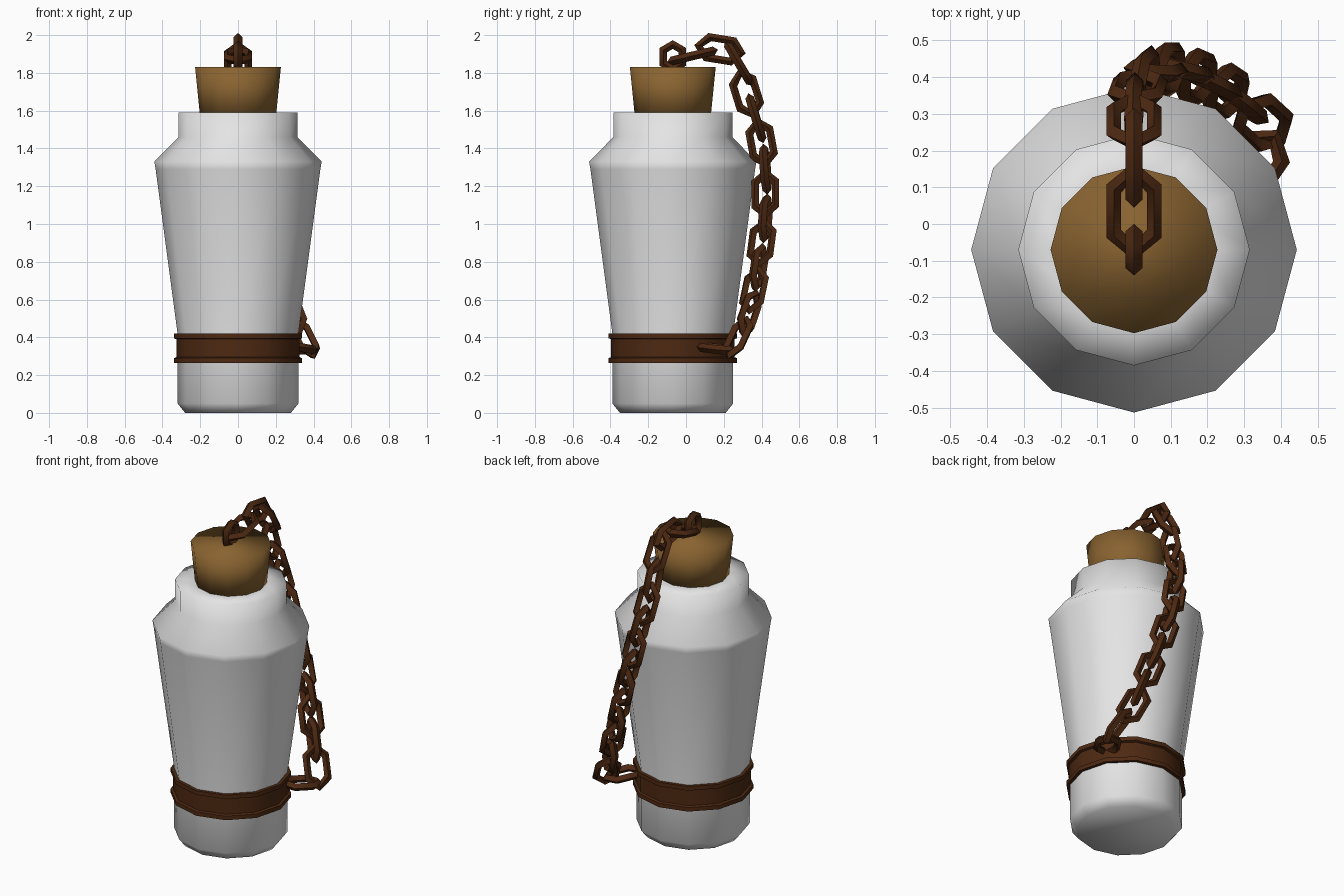
import bpy, bmesh, math
from mathutils import Vector

cube = bpy.data.objects.get("Cube")
if cube:
    bpy.data.objects.remove(cube, do_unlink=True)

SIDES = 12
AXIS = Vector((0, -0.07, 0))  # centre line of the jar


def material(name, rgb):
    mat = bpy.data.materials.new(name)
    mat.use_nodes = True
    mat.diffuse_color = (*rgb, 1)
    bsdf = mat.node_tree.nodes["Principled BSDF"]
    bsdf.inputs["Base Color"].default_value = (*rgb, 1)
    bsdf.inputs["Roughness"].default_value = 0.8
    return mat


white = material("white glaze", (0.78, 0.78, 0.78))
cork_tan = material("cork tan", (0.25, 0.125, 0.03))
rust = material("rust brown", (0.075, 0.022, 0.006))


def finish(name, bm, mat, angle):
    bmesh.ops.recalc_face_normals(bm, faces=bm.faces[:])
    mesh = bpy.data.meshes.new(name)
    bm.to_mesh(mesh)
    bm.free()
    mesh.materials.append(mat)
    obj = bpy.data.objects.new(name, mesh)
    bpy.context.collection.objects.link(obj)
    bpy.ops.object.select_all(action='DESELECT')
    obj.select_set(True)
    bpy.context.view_layer.objects.active = obj
    bpy.ops.object.shade_smooth_by_angle(angle=math.radians(angle))
    return obj


def skin(bm, rings, loop):
    """Join rings of points with quads; loop closes last to first."""
    vs = [[bm.verts.new(p) for p in ring] for ring in rings]
    n = len(vs[0])
    for i in range(len(vs) if loop else len(vs) - 1):
        a, b = vs[i], vs[(i + 1) % len(vs)]
        for j in range(n):
            k = (j + 1) % n
            bm.faces.new((a[j], a[k], b[k], b[j]))
    if not loop:
        bm.faces.new(vs[0])
        bm.faces.new(vs[-1])


def lathe(name, profile, mat, angle, loop=False):
    bm = bmesh.new()
    turns = [math.tau * j / SIDES for j in range(SIDES)]
    skin(bm, [[AXIS + Vector((r * math.cos(t), r * math.sin(t), z)) for t in turns]
              for r, z in profile], loop)
    return finish(name, bm, mat, angle)


def link(name, centre, along, side, length=0.115, width=0.055, thick=0.023):
    """Six-cornered chain link with a diamond cross-section."""
    along = along.normalized()
    side = (side - along * side.dot(along)).normalized()
    normal = along.cross(side)
    half = length * 0.55
    corners = [(length, 0), (half, width), (-half, width),
               (-length, 0), (-half, -width), (half, -width)]
    rings = []
    for i, (u, v) in enumerate(corners):
        a = math.tau * i / len(corners)
        out = along * math.cos(a) + side * math.sin(a)
        p = centre + along * u + side * v
        rings.append([p + out * thick, p + normal * thick,
                      p - out * thick, p - normal * thick])
    bm = bmesh.new()
    skin(bm, rings, True)
    return finish(name, bm, rust, 50)


# Jar, stopper and band
lathe("jar_body", [(0.28, 0), (0.32, 0.05), (0.32, 0.42), (0.436, 1.29), (0.443, 1.33),
                   (0.315, 1.46), (0.315, 1.59), (0.2, 1.59)], white, 180)
lathe("cork_stopper", [(0.2, 1.56), (0.227, 1.83)], cork_tan, 100)
lathe("metal_band", [(0.31, 0.265), (0.34, 0.265), (0.34, 0.29), (0.326, 0.295),
                     (0.326, 0.39), (0.34, 0.395), (0.34, 0.42), (0.31, 0.42)],
      rust, 50, loop=True)

# Staple standing in the cork, and ring lying against the band
link("cork_staple", Vector((0, -0.07, 1.885)), Vector((0, 0, 1)), Vector((0, 1, 0)),
     length=0.065, width=0.05)
link("band_ring", Vector((0.325, 0.155, 0.34)), Vector((0.11, 0.16, -0.02)),
     Vector((0.16, -0.11, 0)), length=0.1)

# Chain hanging from the cork round to the band, each link turned a quarter
path = [Vector(p) for p in (
    (0, .035, 1.89), (0, .18, 1.925), (0, .28, 1.85), (0, .32, 1.69), (.01, .37, 1.56),
    (.03, .40, 1.43), (.06, .42, 1.29), (.09, .42, 1.16), (.13, .42, 1.03),
    (.17, .40, .90), (.21, .385, .77), (.25, .36, .65), (.285, .335, .53),
    (.35, .275, .40))]
for i, p in enumerate(path):
    along = path[min(i + 1, len(path) - 1)] - path[max(i - 1, 0)]
    radial = p - AXIS
    lateral = Vector((radial.y, -radial.x, 0))
    side = lateral if i % 2 == 0 else along.cross(lateral)
    link(f"chain_link_{i + 1}", p, along, side)
